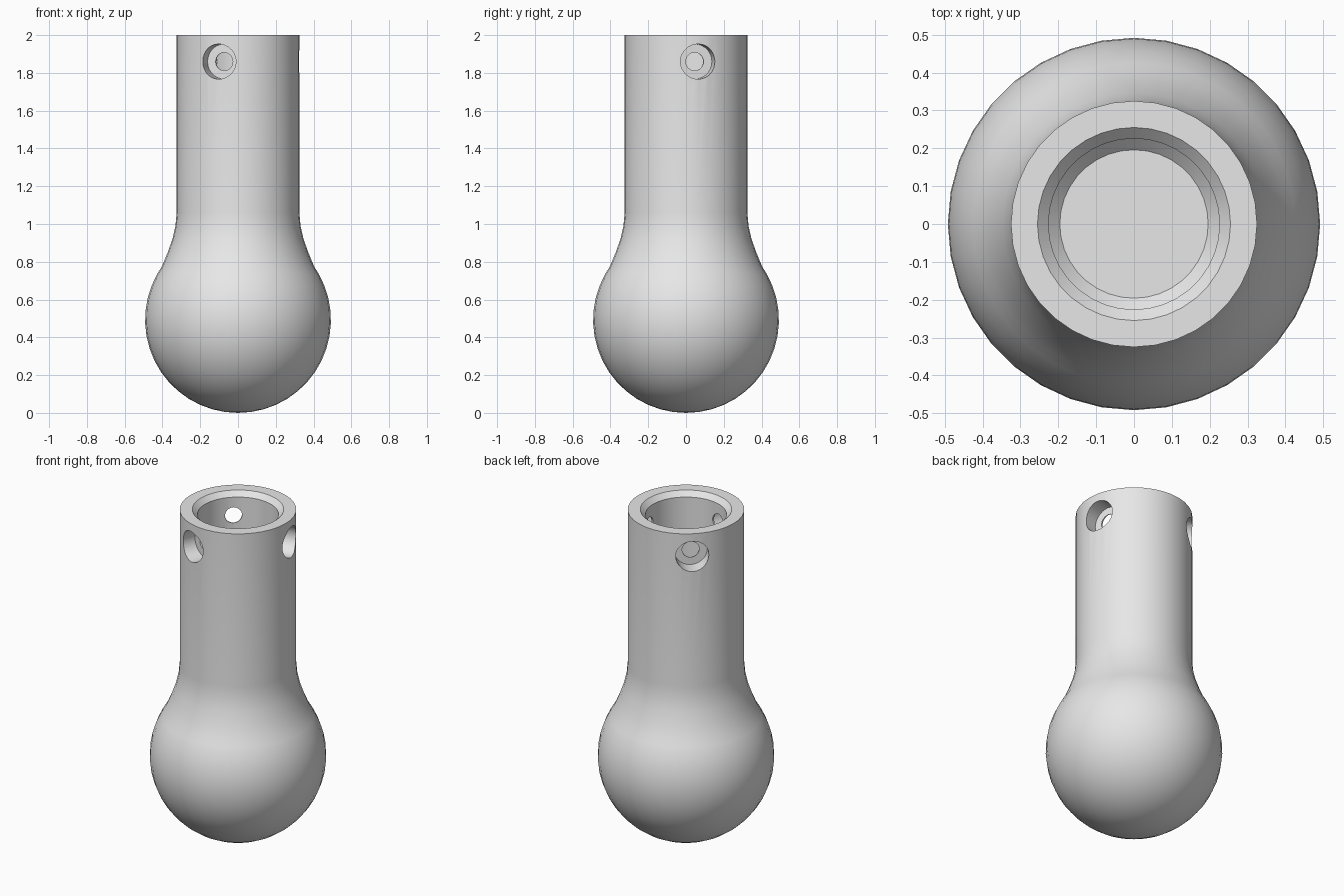
import bpy, bmesh, math
from mathutils import Matrix, Vector

if "Cube" in bpy.data.objects:
    bpy.data.objects.remove(bpy.data.objects["Cube"])

SIDES = 36
R, CZ = 0.492, 0.492          # ball radius and centre height

steel = bpy.data.materials.new("plain_grey")
steel.diffuse_color = (0.8, 0.8, 0.8, 1)
steel.use_nodes = True
steel.node_tree.nodes["Principled BSDF"].inputs["Base Color"].default_value = steel.diffuse_color

# Half profile (radius, height): ball, flared neck, tube, chamfered blind bore
profile = [(R * math.sin(math.radians(a)), CZ - R * math.cos(math.radians(a)))
           for a in range(0, 121, 8)]
profile += [(0.403, 0.775), (0.372, 0.85), (0.347, 0.92), (0.331, 0.99), (0.325, 1.06),
            (0.325, 2.0),
            (0.255, 2.0), (0.226, 1.97), (0.226, 1.06), (0.196, 1.03), (0, 1.03)]


def finish(name, bm):
    bmesh.ops.recalc_face_normals(bm, faces=bm.faces[:])
    mesh = bpy.data.meshes.new(name)
    bm.to_mesh(mesh)
    bm.free()
    mesh.materials.append(steel)
    obj = bpy.data.objects.new(name, mesh)
    bpy.context.collection.objects.link(obj)
    return obj


def lathe(name, points):
    bm = bmesh.new()
    verts = [bm.verts.new((r, 0, z)) for r, z in points]
    edges = [bm.edges.new(pair) for pair in zip(verts, verts[1:])]
    bmesh.ops.spin(bm, geom=verts + edges, cent=(0, 0, 0), axis=(0, 0, 1),
                   angle=math.tau, steps=SIDES, use_merge=True)
    bmesh.ops.remove_doubles(bm, verts=bm.verts[:], dist=1e-5)
    return finish(name, bm)


def radial_cutter(name, angle, radius, start, end):
    # Cylinder lying along a horizontal ray from the tube axis
    bm = bmesh.new()
    turn = Matrix.Rotation(angle, 4, 'Z')
    shift = Matrix.Translation(Vector(((start + end) / 2, 0, 1.86)))
    bmesh.ops.create_cone(bm, cap_ends=True, segments=28, radius1=radius, radius2=radius,
                          depth=end - start,
                          matrix=turn @ shift @ Matrix.Rotation(math.pi / 2, 4, 'Y'))
    obj = finish(name, bm)
    obj.hide_render = True
    return obj


body = lathe("ball_ended_socket", profile)
bpy.context.view_layer.objects.active = body
body.select_set(True)

# Three counterbored screw holes around the rim
for i in range(3):
    angle = math.radians(11.5 + 120 * i)
    for radius, start in ((0.093, 0.23), (0.048, 0.12)):
        cutter = radial_cutter("hole_cutter", angle, radius, start, 0.45)
        mod = body.modifiers.new("hole", 'BOOLEAN')
        mod.operation = 'DIFFERENCE'
        mod.solver = 'EXACT'
        mod.object = cutter
        bpy.ops.object.modifier_apply(modifier=mod.name)
        bpy.data.objects.remove(cutter, do_unlink=True)

bpy.ops.object.shade_smooth_by_angle(angle=math.radians(30))
